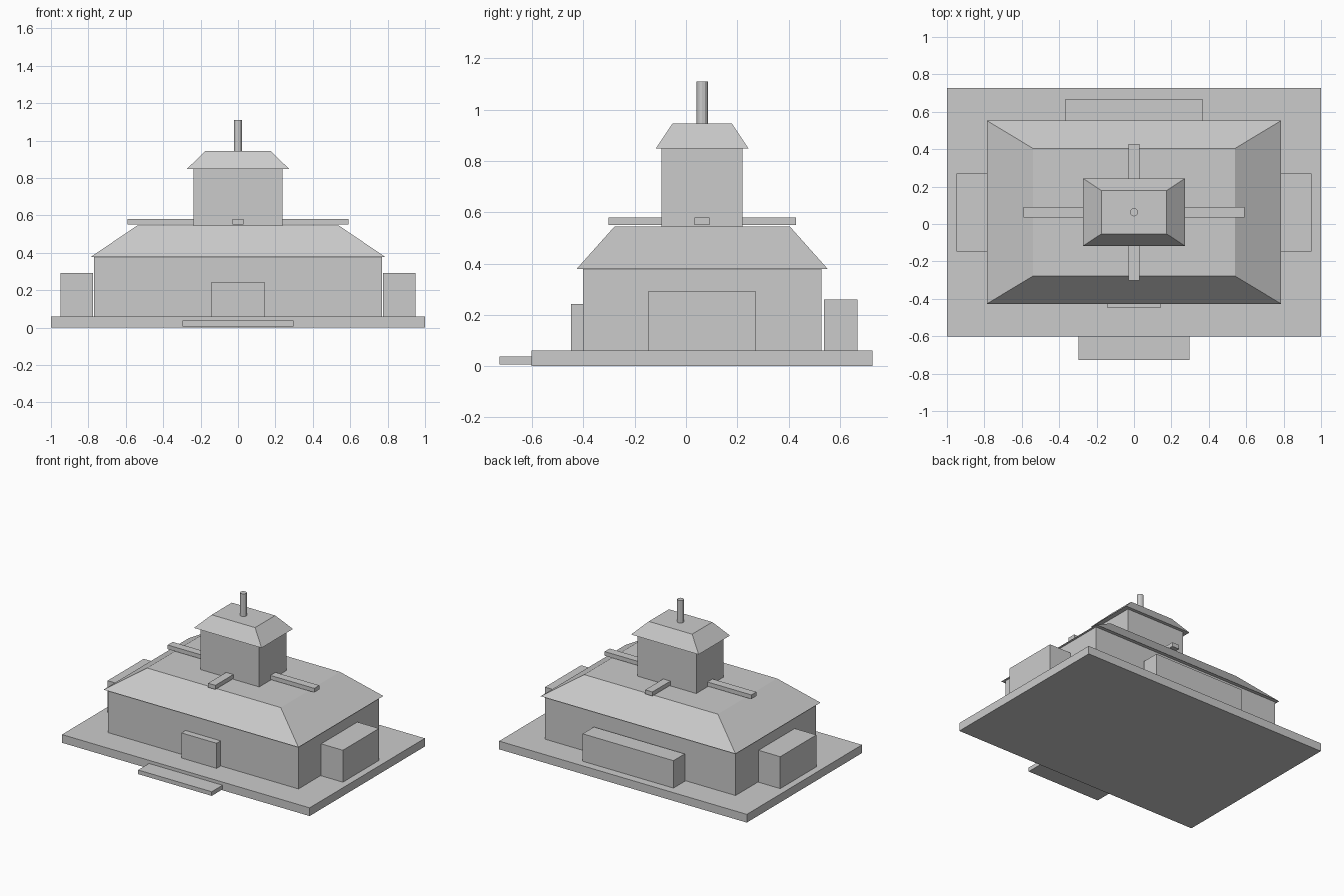
import bpy, bmesh

if "Cube" in bpy.data.objects:
    bpy.data.objects.remove(bpy.data.objects["Cube"])

CY = 0.063        # y of the building's centre line
DECK = 0.06       # top of the base slab


def frustum(name, lower, upper, z0, z1):
    """Solid between two rectangles (x0, x1, y0, y1) at heights z0 and z1."""
    bm = bmesh.new()
    rings = []
    for (x0, x1, y0, y1), z in ((lower, z0), (upper, z1)):
        rings.append([bm.verts.new((x, y, z)) for x, y in
                      ((x0, y0), (x1, y0), (x1, y1), (x0, y1))])
    low, top = rings
    bm.faces.new(low[::-1])
    bm.faces.new(top)
    for i in range(4):
        j = (i + 1) % 4
        bm.faces.new((low[i], low[j], top[j], top[i]))
    mesh = bpy.data.meshes.new(name)
    bm.to_mesh(mesh)
    bm.free()
    obj = bpy.data.objects.new(name, mesh)
    bpy.context.collection.objects.link(obj)
    return obj


def box(name, x0, x1, y0, y1, z0, z1):
    return frustum(name, (x0, x1, y0, y1), (x0, x1, y0, y1), z0, z1)


def centred(hx, hy):
    return (-hx, hx, CY - hy, CY + hy)


# Base slab and entrance step
box("base_slab", -1, 1, -0.602, 0.727, 0, DECK)
box("front_step", -0.297, 0.297, -0.727, -0.602, 0.007, 0.037)

# Main hall with hipped roof
box("main_hall", *centred(0.77, 0.465), DECK, 0.378)
frustum("main_roof", centred(0.787, 0.49), centred(0.54, 0.341), 0.378, 0.545)

# Tower with its own hipped roof
box("tower", *centred(0.238, 0.158), 0.545, 0.848)
frustum("tower_roof", centred(0.273, 0.181), centred(0.175, 0.116), 0.848, 0.945)

# Porch, rear annex and side wings
box("front_porch", -0.142, 0.142, -0.449, -0.402, DECK, 0.243)
box("rear_annex", -0.367, 0.367, 0.538, 0.668, DECK, 0.26)
for side, s in (("left", -1), ("right", 1)):
    xs = sorted((s * 0.775, s * 0.95))
    box(side + "_wing", *xs, -0.147, 0.27, DECK, 0.293)

# Four ridge beams around the foot of the tower
for side, s in (("left", -1), ("right", 1)):
    xs = sorted((s * 0.238, s * 0.592))
    box(side + "_ridge_beam", *xs, CY - 0.029, CY + 0.029, 0.55, 0.58)
for side, s in (("front", -1), ("rear", 1)):
    ys = sorted((CY + s * 0.158, CY + s * 0.366))
    box(side + "_ridge_beam", -0.029, 0.029, *ys, 0.55, 0.58)

# Finial pole
bpy.ops.mesh.primitive_cylinder_add(vertices=12, radius=0.022, depth=0.165,
                                    location=(0, CY, 1.0275))
bpy.context.object.name = "finial_pole"
